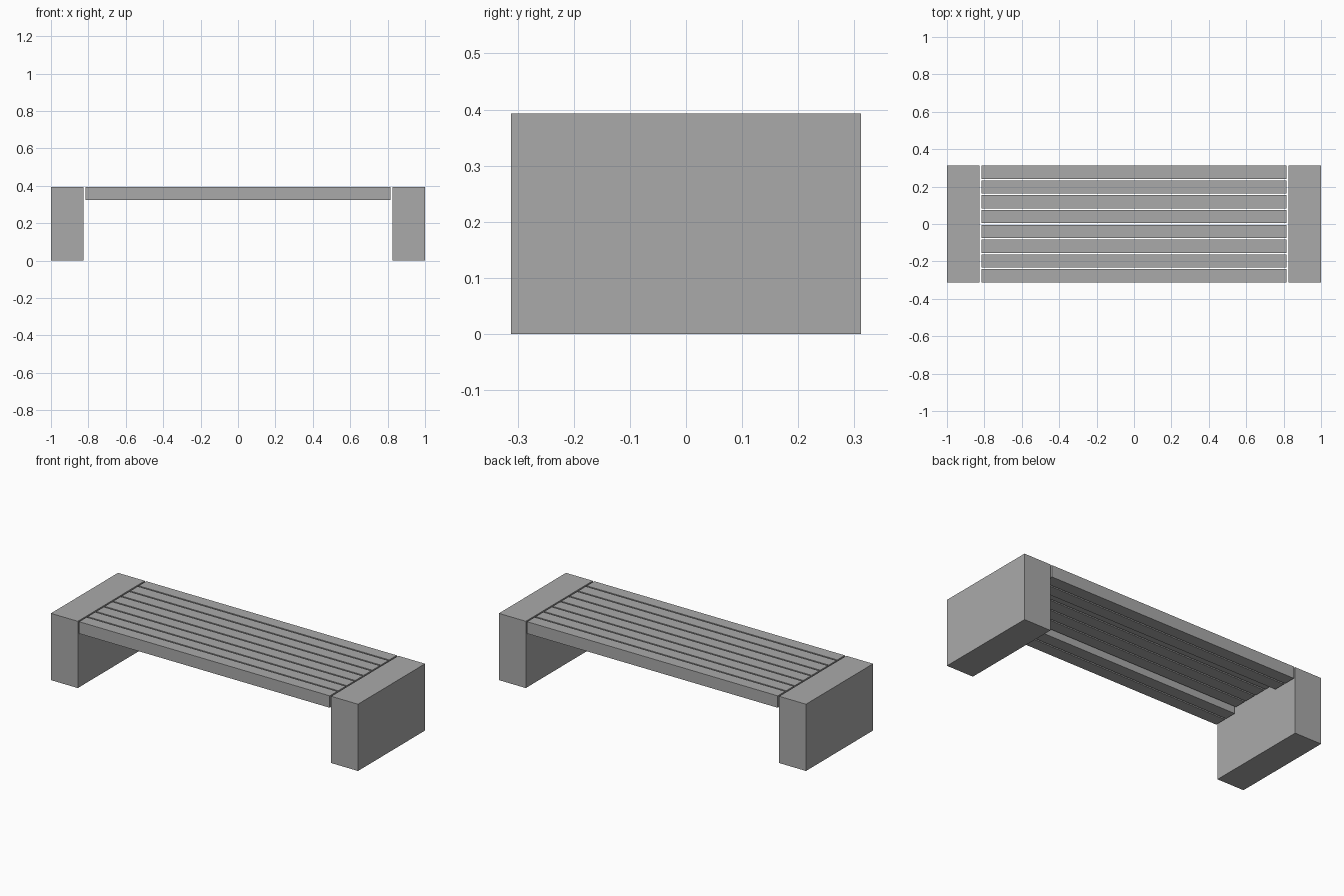
import bpy

cube = bpy.data.objects.get("Cube")
if cube:
    bpy.data.objects.remove(cube, do_unlink=True)

grey = bpy.data.materials.new("plain_grey")
grey.use_nodes = True
colour = (0.4, 0.4, 0.4, 1)
grey.diffuse_color = colour
grey.node_tree.nodes["Principled BSDF"].inputs["Base Color"].default_value = colour


def box(name, low, high):
    """Axis-aligned box between two corners."""
    centre = [(a + b) / 2 for a, b in zip(low, high)]
    bpy.ops.mesh.primitive_cube_add(size=1, location=centre)
    obj = bpy.context.object
    obj.name = name
    obj.scale = [b - a for a, b in zip(low, high)]
    bpy.ops.object.transform_apply(location=False, rotation=False, scale=True)
    obj.data.materials.append(grey)
    return obj


HEIGHT, HALF_DEPTH = 0.393, 0.312
SLATS, GAP = 8, 0.009
width = (2 * HALF_DEPTH - (SLATS - 1) * GAP) / SLATS

# Solid end blocks
for side, x in (("right", -0.9125), ("left", 0.9125)):
    box(side + "_end_block", (x - 0.0875, -HALF_DEPTH, 0), (x + 0.0875, HALF_DEPTH, HEIGHT))

# Seat slats: the two at each edge are deeper than the inner ones
for i in range(SLATS):
    y = -HALF_DEPTH + i * (width + GAP)
    thick = 0.07 if i in (0, 1, SLATS - 2, SLATS - 1) else 0.035
    box(f"seat_slat_{i + 1}", (-0.816, y, HEIGHT - thick), (0.816, y + width, HEIGHT))
